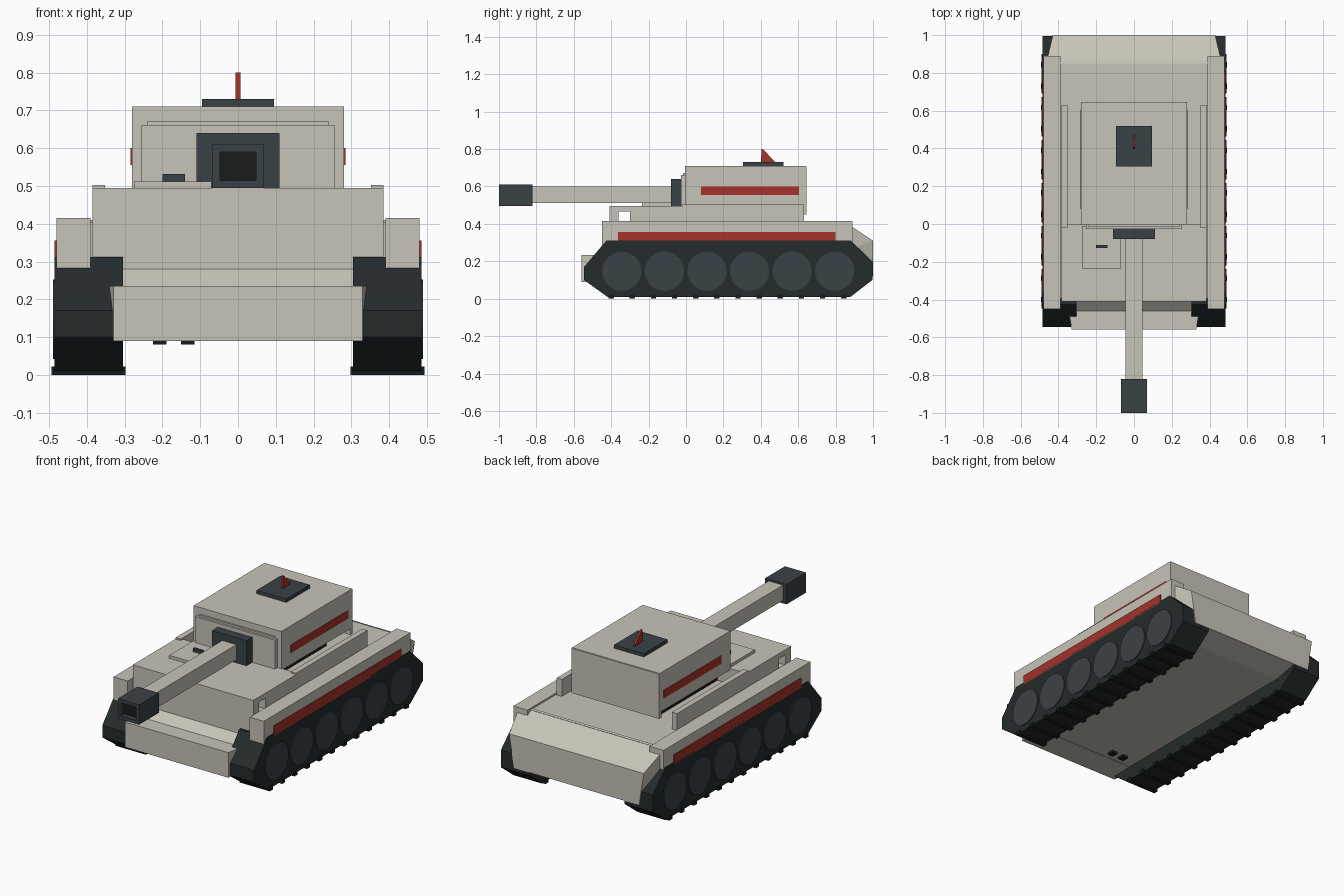
import bpy, bmesh, math
from mathutils import Matrix

if "Cube" in bpy.data.objects:
    bpy.data.objects.remove(bpy.data.objects["Cube"])

def mat(name, rgb):
    m = bpy.data.materials.new(name)
    m.diffuse_color = (*rgb, 1)
    m.use_nodes = True
    m.node_tree.nodes["Principled BSDF"].inputs["Base Color"].default_value = m.diffuse_color
    return m

BEIGE = mat("beige_paint", (0.57, 0.55, 0.48))
STEEL = mat("dark_steel", (0.042, 0.054, 0.062))
RUBBER = mat("track_rubber", (0.018, 0.024, 0.025))
BLACK = mat("black", (0.01, 0.012, 0.012))
RED = mat("red_paint", (0.38, 0.032, 0.023))

def finish(name, bm, m):
    bmesh.ops.recalc_face_normals(bm, faces=bm.faces)
    me = bpy.data.meshes.new(name)
    bm.to_mesh(me)
    bm.free()
    me.materials.append(m)
    ob = bpy.data.objects.new(name, me)
    bpy.context.collection.objects.link(ob)
    return ob

def box(name, x, y, z, m):
    """Box from (min, max) ranges."""
    bm = bmesh.new()
    bmesh.ops.create_cube(bm, size=1)
    for v in bm.verts:
        for i, r in enumerate((x, y, z)):
            v.co[i] = r[1] if v.co[i] > 0 else r[0]
    return finish(name, bm, m)

def prism(name, yz, x0, x1, m):
    """Side profile extruded along x."""
    bm = bmesh.new()
    f = bm.faces.new([bm.verts.new((x0, y, z)) for y, z in yz])
    r = bmesh.ops.extrude_face_region(bm, geom=[f])
    for v in r["geom"]:
        if isinstance(v, bmesh.types.BMVert):
            v.co.x = x1
    return finish(name, bm, m)

def tapered(name, sections, m):
    """Convex block from (half width, y, z) edges mirrored in x."""
    bm = bmesh.new()
    for x, y, z in sections:
        bm.verts.new((x, y, z))
        bm.verts.new((-x, y, z))
    bmesh.ops.convex_hull(bm, input=bm.verts)
    bmesh.ops.dissolve_limit(bm, angle_limit=0.01, verts=bm.verts, edges=bm.edges)
    return finish(name, bm, m)

def both(s, a, b):
    return tuple(sorted((s * a, s * b)))

# hull: belly, wide superstructure, rear wedge, front box
prism("lower_hull", [(-0.5, 0.092), (0.85, 0.092), (0.99, 0.12), (0.99, 0.28), (-0.41, 0.28), (-0.5, 0.2)],
      -0.31, 0.31, BEIGE)
box("hull_deck", (-0.40, 0.40), (-0.395, 0.86), (0.25, 0.405), BEIGE)
box("front_plate", (-0.385, 0.385), (-0.41, -0.36), (0.235, 0.495), BEIGE)
tapered("rear_wedge", [(0.465, 0.85, 0.26), (0.465, 0.85, 0.41), (0.43, 1.0, 0.31),
                       (0.40, 1.0, 0.12), (0.40, 0.9, 0.12)], BEIGE)
tapered("front_box", [(0.33, -0.558, 0.09), (0.33, -0.558, 0.235), (0.355, -0.40, 0.235),
                      (0.33, -0.40, 0.09)], BEIGE)
for x in (-0.207, -0.133):
    box("belly_hatch", (x - 0.018, x + 0.018), (-0.36, -0.32), (0.08, 0.1), BLACK)

# raised fighting deck with the open slot behind the front plate
box("deck_roof", (-0.385, 0.385), (-0.38, 0.0), (0.465, 0.495), BEIGE)
box("deck_body", (-0.385, 0.385), (-0.30, 0.0), (0.40, 0.48), BEIGE)
box("driver_hatch", (-0.275, -0.07), (-0.235, -0.01), (0.49, 0.512), BEIGE)
box("periscope", (-0.2, -0.14), (-0.127, -0.112), (0.51, 0.532), STEEL)

# turret
box("turret_ring", (-0.2, 0.2), (-0.01, 0.52), (0.40, 0.49), BLACK)
box("turret_body", (-0.28, 0.28), (-0.005, 0.64), (0.485, 0.71), BEIGE)
box("turret_rear_plate", (-0.28, 0.28), (0.625, 0.645), (0.45, 0.708), BEIGE)
box("turret_front_plate", (-0.255, 0.255), (-0.027, 0.0), (0.485, 0.662), BEIGE)
box("turret_front_lip", (-0.24, 0.24), (-0.015, 0.0), (0.65, 0.672), BEIGE)
box("cupola_hatch", (-0.095, 0.095), (0.305, 0.52), (0.70, 0.73), STEEL)
prism("red_fin", [(0.40, 0.725), (0.405, 0.80), (0.412, 0.80), (0.472, 0.735), (0.472, 0.725)],
      -0.006, 0.006, RED)

# gun
box("mantlet", (-0.11, 0.11), (-0.08, -0.02), (0.495, 0.64), STEEL)
box("gun_barrel", (-0.045, 0.045), (-0.84, -0.07), (0.512, 0.60), BEIGE)
muzzle = box("muzzle_brake", (-0.068, 0.068), (-1.0, -0.82), (0.495, 0.61), STEEL)
bm = bmesh.new()
bm.from_mesh(muzzle.data)
front = min(bm.faces, key=lambda f: f.calc_center_median().y)
bmesh.ops.inset_region(bm, faces=[front], thickness=0.028)
r = bmesh.ops.extrude_discrete_faces(bm, faces=[front])
bmesh.ops.translate(bm, verts=r["faces"][0].verts, vec=(0, 0.03, 0))
r["faces"][0].material_index = 1
bm.to_mesh(muzzle.data)
bm.free()
muzzle.data.materials.append(BLACK)

# running gear, fenders and trim on both sides
track = [(-0.42, 0.01), (-0.545, 0.1), (-0.545, 0.17), (-0.425, 0.312), (0.88, 0.312),
         (0.996, 0.2), (0.996, 0.1), (0.88, 0.01)]
for s, side in ((1, "right"), (-1, "left")):
    prism("track_" + side, track, s * 0.305, s * 0.485, RUBBER)
    for i in range(12):
        y = -0.40 + i * 0.113
        box("track_lug_" + side, both(s, 0.298, 0.493), (y - 0.014, y + 0.014), (0, 0.022), BLACK)
    for i in range(6):
        bm = bmesh.new()
        bmesh.ops.create_cone(bm, cap_ends=True, segments=24, radius1=0.105, radius2=0.105, depth=0.03,
                              matrix=Matrix.Translation((s * 0.475, -0.343 + i * 0.2276, 0.147))
                              @ Matrix.Rotation(math.pi / 2, 4, 'Y'))
        finish("road_wheel_" + side, bm, STEEL)
    box("fender_" + side, both(s, 0.39, 0.48), (-0.45, 0.89), (0.28, 0.415), BEIGE)
    box("fender_stripe_" + side, both(s, 0.47, 0.485), (-0.363, 0.80), (0.30, 0.356), RED)
    box("deck_rail_" + side, both(s, 0.352, 0.385), (-0.02, 0.63), (0.40, 0.503), BEIGE)
    box("turret_stripe_" + side, both(s, 0.27, 0.284), (0.08, 0.605), (0.555, 0.60), RED)
